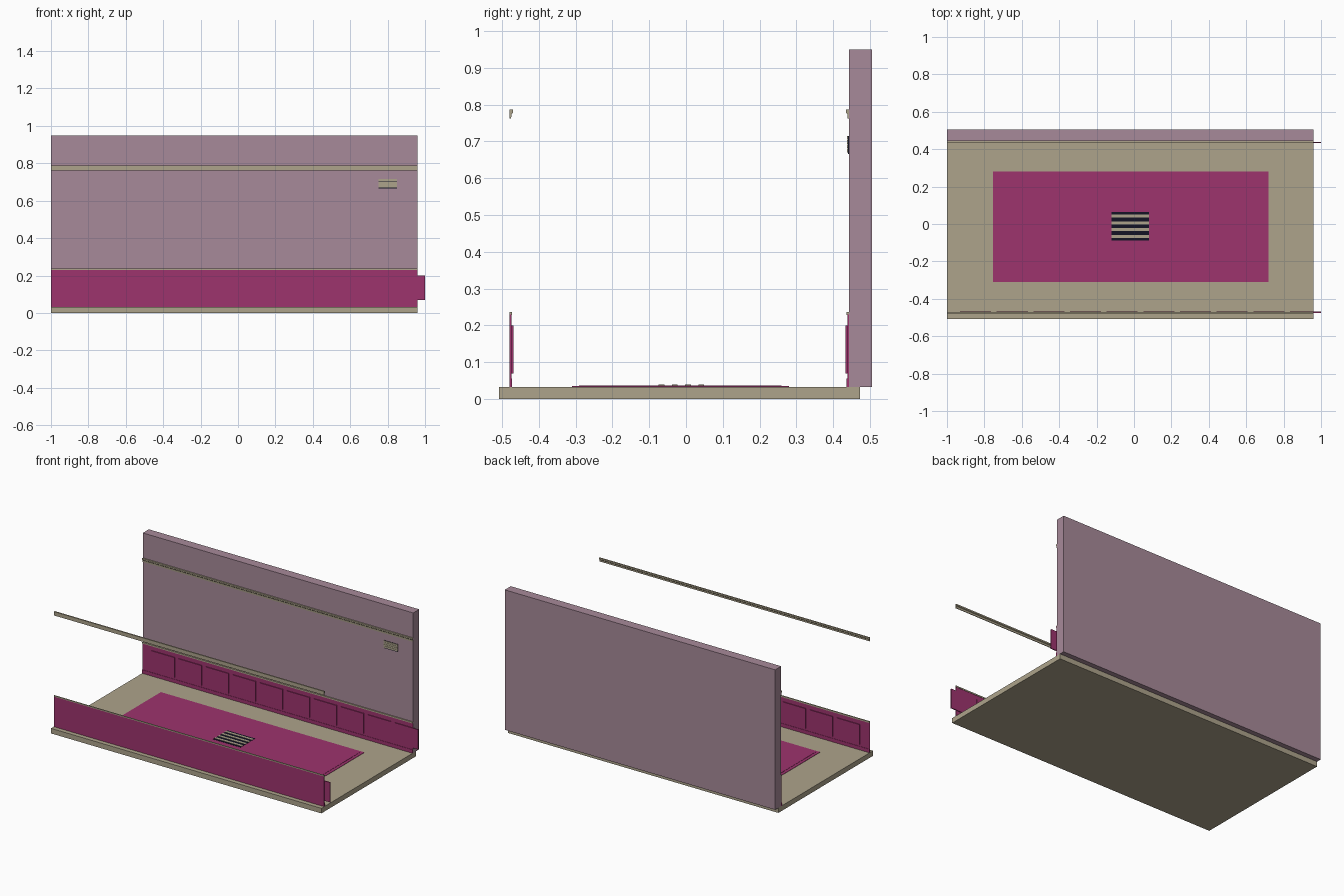
import bpy, bmesh

if "Cube" in bpy.data.objects:
    bpy.data.objects.remove(bpy.data.objects["Cube"])

MID_Y = -0.018  # mirror line between the two long sides


def material(name, rgb):
    m = bpy.data.materials.new(name)
    m.diffuse_color = (*rgb, 1)
    m.use_nodes = True
    m.node_tree.nodes["Principled BSDF"].inputs["Base Color"].default_value = m.diffuse_color
    return m


BEIGE = material("beige", (0.42, 0.37, 0.26))
MAGENTA = material("magenta", (0.34, 0.033, 0.155))
MAUVE = material("mauve", (0.39, 0.255, 0.32))
DARK = material("dark", (0.007, 0.007, 0.018))


def finish(name, bm, mat):
    bmesh.ops.recalc_face_normals(bm, faces=bm.faces)
    me = bpy.data.meshes.new(name)
    bm.to_mesh(me)
    bm.free()
    me.materials.append(mat)
    ob = bpy.data.objects.new(name, me)
    bpy.context.collection.objects.link(ob)
    return ob


def boxes(name, ranges, mat):
    bm = bmesh.new()
    for lo_hi in ranges:
        verts = bmesh.ops.create_cube(bm, size=1)["verts"]
        for v in verts:
            for i, (lo, hi) in enumerate(lo_hi):
                v.co[i] = lo + (v.co[i] + 0.5) * (hi - lo)
    return finish(name, bm, mat)


def extrude_x(name, profile, x0, x1, mat):
    bm = bmesh.new()
    face = bm.faces.new([bm.verts.new((x0, y, z)) for y, z in profile])
    out = bmesh.ops.extrude_face_region(bm, geom=[face])["geom"]
    bmesh.ops.translate(bm, vec=(x1 - x0, 0, 0),
                        verts=[g for g in out if isinstance(g, bmesh.types.BMVert)])
    return finish(name, bm, mat)


RUN = (-1.0, 0.96)

# Room shell
boxes("floor", [(RUN, (-0.508, 0.472), (0, 0.033))], BEIGE)
boxes("back_wall", [(RUN, (0.443, 0.505), (0.033, 0.95))], MAUVE)

# Wall trim, the same on both long sides
for side, s in (("back", 1), ("front", -1)):
    def at(d):  # depth measured inward from the wall face
        return MID_Y + s * (0.461 - d)

    def span(d0, d1):
        return tuple(sorted((at(d0), at(d1))))

    boxes(side + "_wainscot", [(RUN, span(0, 0.005), (0.033, 0.23))], MAGENTA)
    boxes(side + "_baseboard", [(RUN, span(0, 0.007), (0.033, 0.056))], MAGENTA)
    boxes(side + "_cap_rail", [(RUN, span(0, 0.007), (0.228, 0.237))], BEIGE)
    boxes(side + "_raised_panels",
          [((-0.93 + i * 0.196, -0.764 + i * 0.196), span(0.004, 0.01), (0.07, 0.2))
           for i in range(10)], MAGENTA)
    extrude_x(side + "_picture_rail",
              [(at(0), 0.762), (at(0.004), 0.762), (at(0.005), 0.774),
               (at(0.009), 0.778), (at(0.009), 0.787), (at(0), 0.787)], *RUN, BEIGE)

# Wall vent with louvres
boxes("wall_vent_plate", [((0.75, 0.85), (0.44, 0.443), (0.665, 0.715))], DARK)
boxes("wall_vent_slats", [((0.75, 0.85), (0.437, 0.441), (0.67 + i * 0.0115, 0.6805 + i * 0.0115))
                          for i in range(4)], BEIGE)

# Rug with raised field
boxes("rug", [((-0.755, 0.72), (-0.31, 0.28), (0.033, 0.035))], MAGENTA)
boxes("rug_field", [((-0.735, 0.70), (-0.29, 0.26), (0.034, 0.0365))], MAGENTA)

# Floor grate
boxes("grate_base", [((-0.12, 0.08), (-0.088, 0.063), (0.034, 0.0375))], DARK)
boxes("grate_bars", [((-0.12, 0.08), (y - 0.008, y + 0.008), (0.036, 0.039))
                     for y in (-0.0665, -0.0305, 0.0055, 0.0415)], BEIGE)
